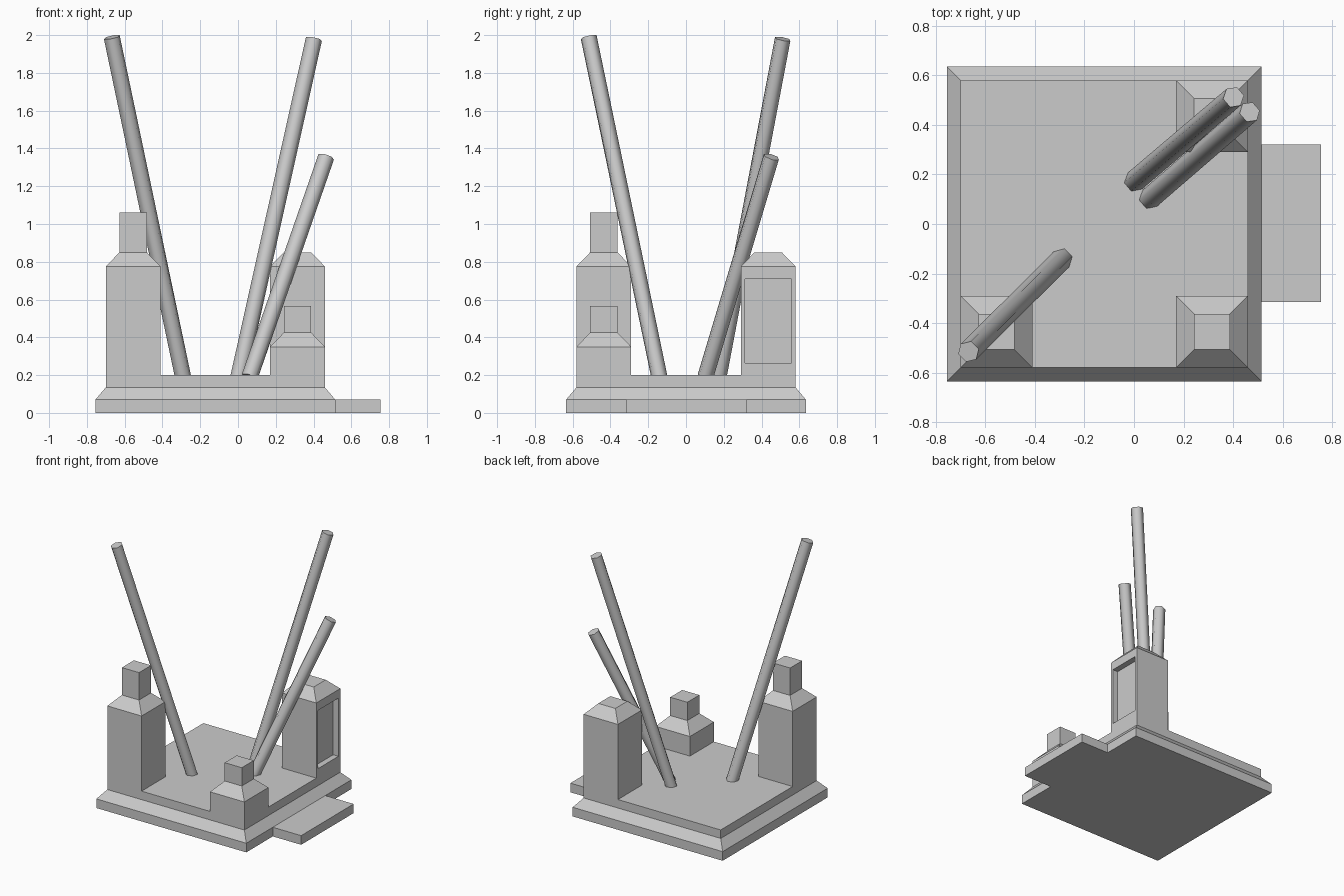
import bpy, bmesh, math
from mathutils import Vector

if "Cube" in bpy.data.objects:
    bpy.data.objects.remove(bpy.data.objects["Cube"])


def finish(bm, name):
    bmesh.ops.recalc_face_normals(bm, faces=bm.faces)
    me = bpy.data.meshes.new(name)
    bm.to_mesh(me)
    bm.free()
    ob = bpy.data.objects.new(name, me)
    bpy.context.collection.objects.link(ob)
    return ob


def stack(cx, cy, levels):
    """Closed solid from rectangular levels (half x, half y, z)."""
    bm = bmesh.new()
    rings = [[bm.verts.new((cx + sx * hx, cy + sy * hy, z))
              for sx, sy in ((-1, -1), (1, -1), (1, 1), (-1, 1))]
             for hx, hy, z in levels]
    for a, b in zip(rings, rings[1:]):
        for i in range(4):
            j = (i + 1) % 4
            bm.faces.new((a[i], a[j], b[j], b[i]))
    bm.faces.new(rings[0][::-1])
    bm.faces.new(rings[-1])
    bmesh.ops.recalc_face_normals(bm, faces=bm.faces)
    return bm


# Plinth with sloped shoulder, and the low side step
finish(stack(-0.12, 0, [(0.635, 0.635, 0), (0.635, 0.635, 0.07),
                        (0.58, 0.58, 0.135), (0.58, 0.58, 0.2)]), "plinth")
finish(stack(0.635, 0.0025, [(0.12, 0.3175, 0), (0.12, 0.3175, 0.07)]), "side_step")


# Corner pillars: shaft, sloped shoulder, optional square cap
def pillar(cx, cy, shoulder, cap):
    s, c = 0.145, 0.0725
    levels = [(s, s, 0.2), (s, s, shoulder), (c, c, shoulder + 0.075)]
    if cap:
        levels.append((c, c, shoulder + 0.075 + cap))
    return stack(cx, cy, levels)


finish(pillar(-0.555, -0.435, 0.775, 0.21), "front_left_pillar")
finish(pillar(0.315, -0.435, 0.35, 0.14), "front_right_pillar")

# Back pillar with a recessed panel on its right face
bm = pillar(0.315, 0.435, 0.775, 0)
face = max(bm.faces, key=lambda f: f.normal.x)
bmesh.ops.inset_individual(bm, faces=[face], thickness=0.032)
for v in face.verts:
    v.co.z = 0.265 if v.co.z < 0.5 else 0.71
panel = bmesh.ops.extrude_discrete_faces(bm, faces=[face])["faces"][0]
bmesh.ops.translate(bm, verts=panel.verts, vec=(-0.045, 0, 0))
finish(bm, "back_pillar")


# Leaning six-sided poles
def pole(name, foot, top, r=0.044):
    foot, top = Vector(foot), Vector(top)
    axis = (top - foot).normalized()
    foot = foot - axis * 0.01
    side = axis.cross(Vector((0, 0, 1))).normalized()
    up = side.cross(axis)
    bm = bmesh.new()
    rings = []
    for p in (foot, top):
        rings.append([bm.verts.new(p + r * (math.cos(k * math.pi / 3) * side +
                                            math.sin(k * math.pi / 3) * up))
                      for k in range(6)])
    a, b = rings
    for i in range(6):
        j = (i + 1) % 6
        bm.faces.new((a[i], a[j], b[j], b[i]))
    bm.faces.new(a[::-1])
    bm.faces.new(b)
    ob = finish(bm, name)
    bpy.ops.object.select_all(action='DESELECT')
    ob.select_set(True)
    bpy.context.view_layer.objects.active = ob
    bpy.ops.object.shade_smooth_by_angle(angle=math.radians(65))


pole("left_pole", (-0.293, -0.143, 0.2), (-0.668, -0.515, 1.989))
pole("tall_right_pole", (0.005, 0.175, 0.2), (0.402, 0.512, 1.98))
pole("short_right_pole", (0.065, 0.105, 0.2), (0.467, 0.452, 1.356))
